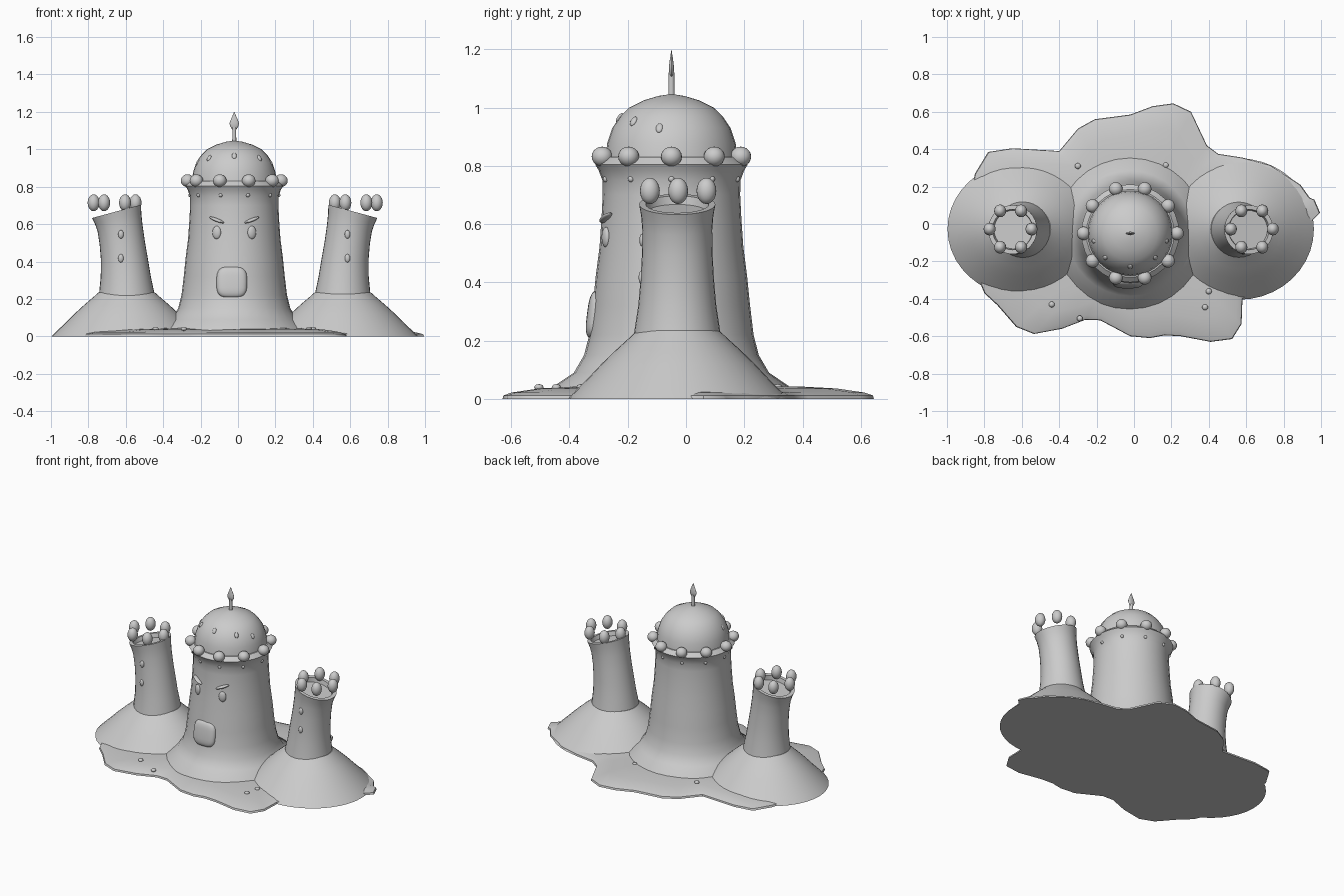
import bpy, bmesh, math
from mathutils import Vector, Euler

if "Cube" in bpy.data.objects:
    bpy.data.objects.remove(bpy.data.objects["Cube"])

stone = bpy.data.materials.new("stone_grey")
stone.diffuse_color = (0.6, 0.6, 0.6, 1)
stone.use_nodes = True
stone.node_tree.nodes["Principled BSDF"].inputs["Base Color"].default_value = stone.diffuse_color


def finish(name, bm, angle=40):
    bmesh.ops.recalc_face_normals(bm, faces=bm.faces[:])
    me = bpy.data.meshes.new(name)
    bm.to_mesh(me)
    bm.free()
    me.materials.append(stone)
    ob = bpy.data.objects.new(name, me)
    bpy.context.collection.objects.link(ob)
    bpy.ops.object.select_all(action='DESELECT')
    ob.select_set(True)
    bpy.context.view_layer.objects.active = ob
    bpy.ops.object.shade_smooth_by_angle(angle=math.radians(angle))
    return ob


def skin(bm, loops):
    """Join vertex loops with quads and cap both ends."""
    for a, b in zip(loops, loops[1:]):
        n = len(a)
        for i in range(n):
            bm.faces.new((a[i], a[(i + 1) % n], b[(i + 1) % n], b[i]))
    bm.faces.new(loops[0])
    bm.faces.new(loops[-1])


def lathe(name, rings, cx, cy, sy=1.0, seg=32, angle=40):
    """Rings are (z, radius, x offset, slope of the ring along x)."""
    bm = bmesh.new()
    loops = []
    for z, r, ox, slope in rings:
        loop = []
        for i in range(seg):
            a = 2 * math.pi * i / seg
            dx = r * math.cos(a)
            loop.append(bm.verts.new((cx + ox + dx, cy + r * sy * math.sin(a),
                                      z + slope * dx)))
        loops.append(loop)
    skin(bm, loops)
    return finish(name, bm, angle)


def blob(name, loc, size, rot=(0, 0, 0), power=1.0, seg=20):
    """Ellipsoid; power under 1 makes it boxier."""
    bm = bmesh.new()
    bmesh.ops.create_uvsphere(bm, u_segments=seg, v_segments=seg // 2, radius=1)
    m = Euler(rot).to_matrix()
    for v in bm.verts:
        p = [math.copysign(abs(c) ** power, c) * s for c, s in zip(v.co, size)]
        v.co = m @ Vector(p) + Vector(loc)
    return finish(name, bm, 60)


# ground slab: wavy outline, low dome towards the middle
outline = [(-.78, .385), (-.65, .405), (-.40, .39), (-.30, .51), (-.21, .56), (-.02, .585),
           (.10, .63), (.21, .645), (.305, .60), (.39, .42), (.45, .375), (.58, .355),
           (.73, .315), (.89, .21), (.94, .14), (.965, .13), (.995, .06), (.95, .015),
           (.93, -.10), (.83, -.29), (.58, -.40), (.575, -.535), (.525, -.615), (.41, -.63),
           (.25, -.60), (.165, -.595), (.085, -.61), (-.02, -.60), (-.18, -.515),
           (-.26, -.512), (-.385, -.56), (-.535, -.588), (-.63, -.55), (-.73, -.435),
           (-.80, -.37), (-.87, -.20), (-.90, .05), (-.85, .27)]
bm = bmesh.new()
skin(bm, [[bm.verts.new((x * s, y * s, z)) for x, y in outline]
          for s, z in [(1, 0), (.995, .012), (.95, .022), (.8, .036), (.6, .043), (.3, .046)]])
finish("ground_slab", bm, 50)

# main tower with flared foot and rim
CX, CY = -.02, -.05
lathe("main_tower", [(z, r, 0, 0) for z, r in [
    (0, .42), (.045, .402), (.09, .335), (.15, .30), (.22, .282), (.32, .27), (.42, .26),
    (.52, .247), (.62, .24), (.70, .236), (.75, .237), (.785, .25), (.805, .262),
    (.83, .235)]], CX, CY)
lathe("main_dome", [(z, r, 0, 0) for z, r in [
    (.80, .23), (.83, .227), (.88, .22), (.93, .203), (.97, .176), (1.0, .145),
    (1.025, .095), (1.04, .045), (1.046, .005)]], CX, CY)

# spire and flame finial
lathe("spire", [(1.03, .011, 0, 0), (1.12, .010, 0, 0)], CX, CY, seg=12)
lathe("flame", [(z, r, 0, 0) for z, r in [
    (1.10, .004), (1.11, .014), (1.125, .023), (1.14, .025), (1.16, .018),
    (1.18, .009), (1.20, .001)]], CX, CY, sy=.35, seg=16)

# crown pearls and small studs under them
for i in range(10):
    a = math.radians(36 * i)
    c, s = math.cos(a), math.sin(a)
    blob("crown_pearl", (CX + .25 * c, CY + .25 * s, .832), (.036, .036, .034))
    blob("rim_stud", (CX + .236 * c, CY + .236 * s, .755), (.011, .011, .011), seg=10)

# dome gems
for deg, z, r in [(-168, .93, .198), (-136, .953, .187), (-90, .965, .178),
                  (-44, .953, .187), (-12, .93, .198)]:
    a = math.radians(deg)
    blob("dome_gem", (CX + r * math.cos(a), CY + r * math.sin(a), z),
         (.008, .013, .019), (0, -.6, a), seg=12)

# face: eyes, slanted brows and door-like mouth
for s in (-1, 1):
    blob("eye", (CX + .094 * s, -.275, .555), (.024, .013, .035), (0, 0, .35 * s))
    blob("brow", (CX + .094 * s, -.275, .622), (.045, .018, .009), (0, -.36 * s, .38 * s))
blob("mouth", (-.033, -.302, .288), (.082, .038, .085), (-.13, 0, 0), power=.6, seg=32)

# side towers on mounds, leaning outwards
for s, bx, sy, crown_x, button_x in [(-1, -.595, .90, -.66, -.626), (1, .56, .94, .63, .585)]:
    lathe("side_mound", [(z, r, 0, 0) for z, r in [
        (0, .402), (.03, .372), (.07, .33), (.12, .28), (.17, .225), (.21, .178),
        (.235, .15)]], bx, -.027, sy, 40)
    lathe("side_tower", [(z, r, o * s, k * s) for z, r, o, k in [
        (.20, .152, 0, 0), (.235, .147, 0, 0), (.32, .134, .005, 0), (.41, .126, .012, 0),
        (.50, .121, .024, -.06), (.58, .120, .036, -.15), (.63, .124, .046, -.23),
        (.668, .131, .054, -.27), (.668, .108, .054, -.27), (.64, .103, .050, -.27)]],
        bx, -.03)
    for i in range(6):
        a = math.radians(60 * i)
        blob("side_pearl", (crown_x + .112 * math.cos(a), -.027 + .112 * math.sin(a), .714),
             (.032, .034, .045))
    for z, y in [(.545, -.15), (.417, -.153)]:
        blob("button", (button_x, y, z), (.015, .010, .023), seg=12)

# pebbles on the slab
for x, y in [(-.44, -.43), (-.29, -.505), (.40, -.36), (.38, -.445), (-.30, .31), (.17, .315)]:
    blob("pebble", (x, y, .04), (.016, .016, .011), seg=12)
